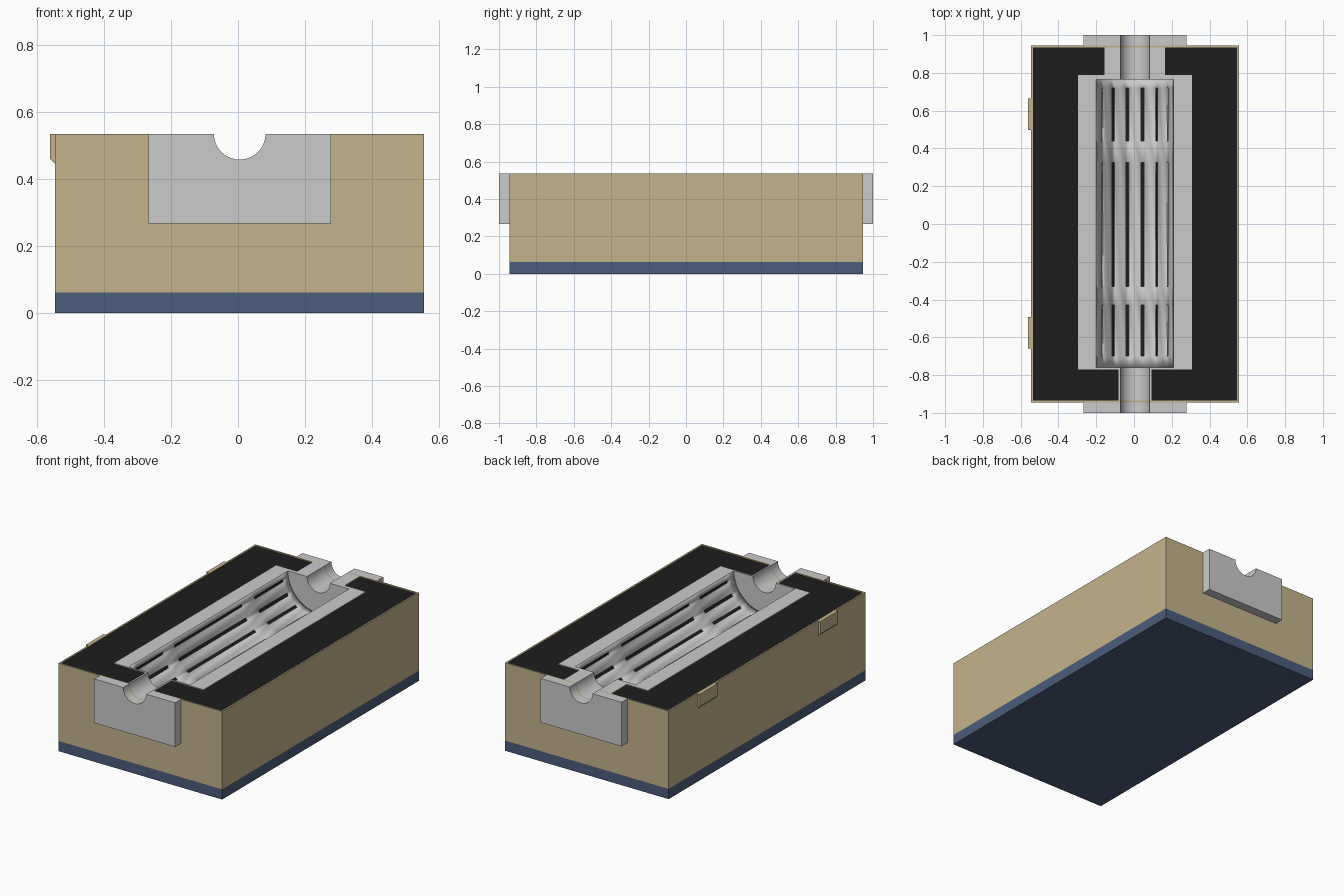
import bpy, bmesh
from math import sin, cos, radians

if "Cube" in bpy.data.objects:
    bpy.data.objects.remove(bpy.data.objects["Cube"])

CX, TOP = 0.005, 0.535      # bore axis sits on the top plane
R_BORE, R_TUBE = 0.077, 0.205
Y0, Y1 = -0.76, 0.765       # chamber ends


def material(name, rgb):
    m = bpy.data.materials.new(name)
    m.diffuse_color = (*rgb, 1)
    m.use_nodes = True
    m.node_tree.nodes["Principled BSDF"].inputs["Base Color"].default_value = m.diffuse_color
    return m


TAN = material("tan", (0.56, 0.45, 0.26))
BLUE = material("blue", (0.07, 0.11, 0.20))
BLACK = material("black", (0.012, 0.012, 0.012))


def finish(name, bm, mat=None):
    bmesh.ops.recalc_face_normals(bm, faces=bm.faces)
    me = bpy.data.meshes.new(name)
    bm.to_mesh(me)
    bm.free()
    ob = bpy.data.objects.new(name, me)
    bpy.context.collection.objects.link(ob)
    if mat:
        me.materials.append(mat)
    bpy.context.view_layer.objects.active = ob
    bpy.ops.object.select_all(action='DESELECT')
    ob.select_set(True)
    bpy.ops.object.shade_smooth_by_angle(angle=radians(30))
    return ob


def prisms(name, pieces, mat=None):
    """Each piece is an (x, z) outline swept from y0 to y1."""
    bm = bmesh.new()
    for outline, y0, y1 in pieces:
        a = [bm.verts.new((x, y0, z)) for x, z in outline]
        b = [bm.verts.new((x, y1, z)) for x, z in outline]
        bm.faces.new(a)
        bm.faces.new(b[::-1])
        for i in range(len(a)):
            j = (i + 1) % len(a)
            bm.faces.new((a[i], b[i], b[j], a[j]))
    return finish(name, bm, mat)


def rect(x0, x1, z0, z1):
    return [(x0, z0), (x1, z0), (x1, z1), (x0, z1)]


def arc(r, z=TOP, n=32):
    """Lower half circle, from +x round to -x."""
    return [(CX + r * cos(radians(180 * i / n)), z - r * sin(radians(180 * i / n)))
            for i in range(n + 1)]


def notched(hw, z0, r, top=TOP):
    """Block outline with a half-round groove in its top."""
    return [(CX - hw, top), (CX - hw, z0), (CX + hw, z0), (CX + hw, top)] + arc(r, top)


def half_ring(r0, r1):
    return arc(r0) + arc(r1)[::-1]


# Base plate and thin outer case with grooved end walls
L, R, D = CX - 0.55, CX + 0.55, 0.945
prisms("base_plate", [(rect(L, R, 0, 0.062), -D, D)], BLUE)
prisms("case_walls", [
    (rect(L, L + 0.01, 0.062, TOP), -D, D),
    (rect(R - 0.01, R, 0.062, TOP), -D, D),
    (notched(0.54, 0.062, R_BORE), -D, -D + 0.01),
    (notched(0.54, 0.062, R_BORE), D - 0.01, D)], TAN)

# Black insulation filling the case around the chamber
FILL = 0.53
prisms("insulation", [
    (notched(0.54, 0.062, 0.088, FILL), -D + 0.01, -0.77),
    (notched(0.54, 0.062, 0.23, FILL), -0.77, 0.79),
    (notched(0.54, 0.062, 0.088, FILL), 0.79, D - 0.01)], BLACK)

# Half-tube chamber liner with three bands of slots
angles = [22.5 * c + a for c in range(8) for a in (0, 9, 13.5)] + [180]
stations = [Y0, -0.70, -0.43, -0.33, 0.325, 0.44, 0.72, Y1]
bm = bmesh.new()
grid = [[bm.verts.new((CX + R_TUBE * cos(radians(a)), y, TOP - R_TUBE * sin(radians(a))))
         for a in angles] for y in stations]
for j in range(len(stations) - 1):
    for i in range(len(angles) - 1):
        if j % 2 == 1 and i % 3 == 1:
            continue        # slot opening
        bm.faces.new((grid[j][i], grid[j][i + 1], grid[j + 1][i + 1], grid[j + 1][i]))
liner = finish("slotted_liner", bm)
# Thicken away from the axis, whichever way the normals point
f = liner.data.polygons[0]
inward = f.normal.x * (CX - f.center.x) + f.normal.z * (TOP - f.center.z) > 0
s = liner.modifiers.new("thickness", 'SOLIDIFY')
s.thickness = 0.01
s.offset = -1 if inward else 1

# Chamber end walls, bore necks and the wider rear neck plate
prisms("chamber_ends", [(half_ring(R_BORE, 0.217), -0.77, Y0),
                        (half_ring(R_BORE, 0.217), Y1, 0.79)])
prisms("front_neck", [(half_ring(R_BORE, 0.088), -D, -0.77)])
prisms("rear_neck", [(notched(0.16, 0.44, R_BORE), 0.79, D)])

# Flat flange around the chamber mouth
prisms("flange", [
    (rect(CX - 0.302, CX - R_TUBE, 0.525, TOP), -0.77, 0.79),
    (rect(CX + R_TUBE, CX + 0.302, 0.525, TOP), -0.77, 0.79)])

# Grooved blocks on both outer ends
for name, y0, y1 in (("front_end_block", -1, -D), ("rear_end_block", D, 1)):
    prisms(name, [(notched(0.272, 0.267, R_BORE), y0, y1)])

# Hinge lugs on the left side
lug = [(L, TOP), (L - 0.015, TOP), (L - 0.015, 0.46), (L, 0.445)]
prisms("hinge_lugs", [(lug, -0.66, -0.493), (lug, 0.498, 0.665)], TAN)
